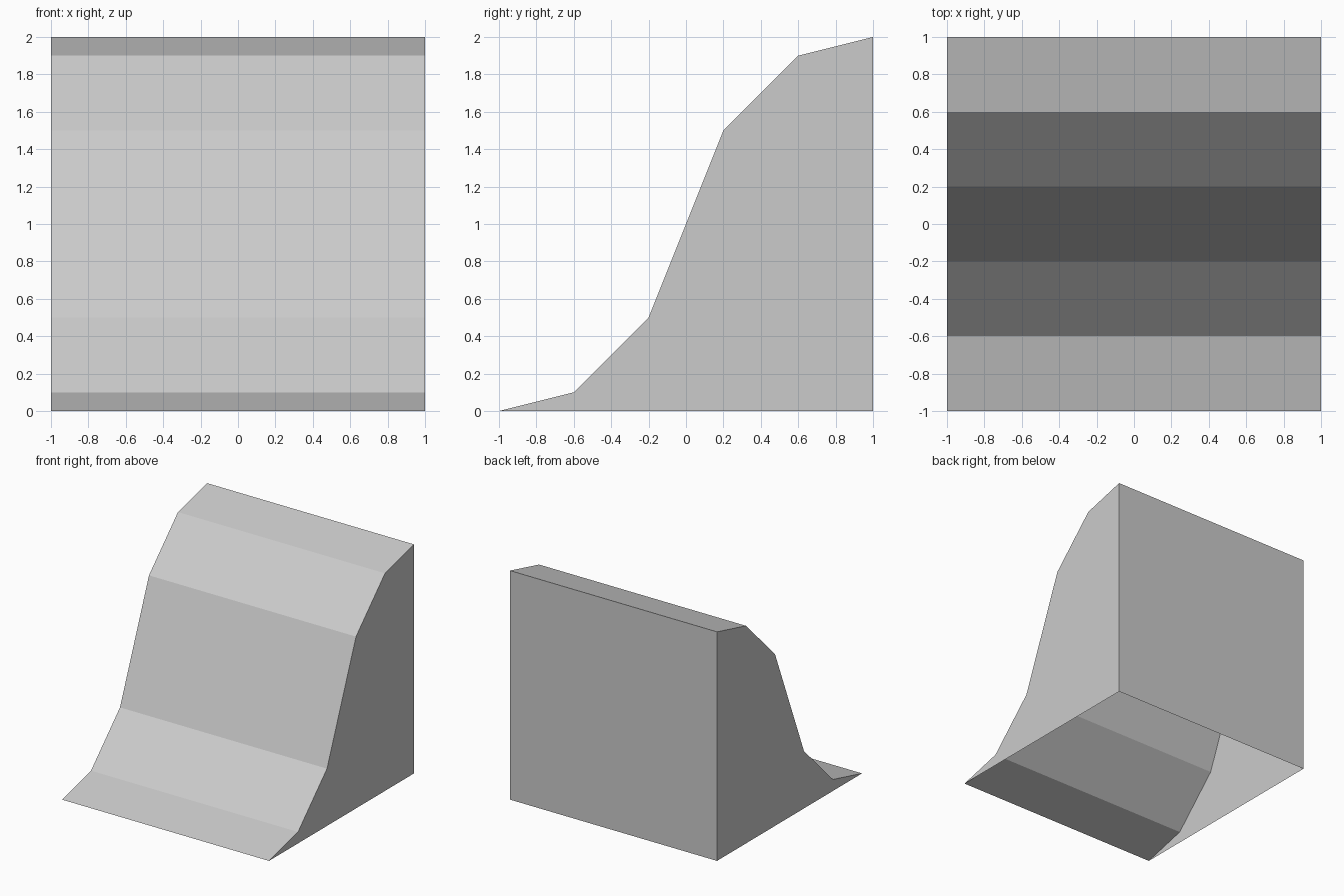
import bpy
import bmesh

cube = bpy.data.objects.get("Cube")
if cube:
    bpy.data.objects.remove(cube, do_unlink=True)

# Single plain grey
grey = bpy.data.materials.new("light_grey")
grey.use_nodes = True
colour = (0.6, 0.6, 0.6, 1)
grey.diffuse_color = colour
grey.node_tree.nodes["Principled BSDF"].inputs["Base Color"].default_value = colour

# Side profile (y, z): the lower half of the slope, mirrored through its middle
lower = [(-1, 0), (-0.6, 0.1), (-0.2, 0.5)]
slope = lower + [(-y, 2 - z) for y, z in reversed(lower)]
profile = slope + [(1, 0)]

# Curved slope shell with side walls and back wall, open underneath
bm = bmesh.new()
left = [bm.verts.new((1, y, z)) for y, z in profile]
right = [bm.verts.new((-1, y, z)) for y, z in profile]
bm.faces.new(left)
bm.faces.new(reversed(right))
for i in range(len(profile) - 1):
    bm.faces.new((left[i], left[i + 1], right[i + 1], right[i]))
bmesh.ops.recalc_face_normals(bm, faces=bm.faces)

# Make sure the back wall faces outward
bm.normal_update()
back = max(bm.faces, key=lambda f: f.calc_center_median().y)
if back.normal.y < 0:
    bmesh.ops.reverse_faces(bm, faces=bm.faces)

mesh = bpy.data.meshes.new("slope_block")
bm.to_mesh(mesh)
bm.free()
mesh.materials.append(grey)
block = bpy.data.objects.new("slope_block", mesh)
bpy.context.collection.objects.link(block)
